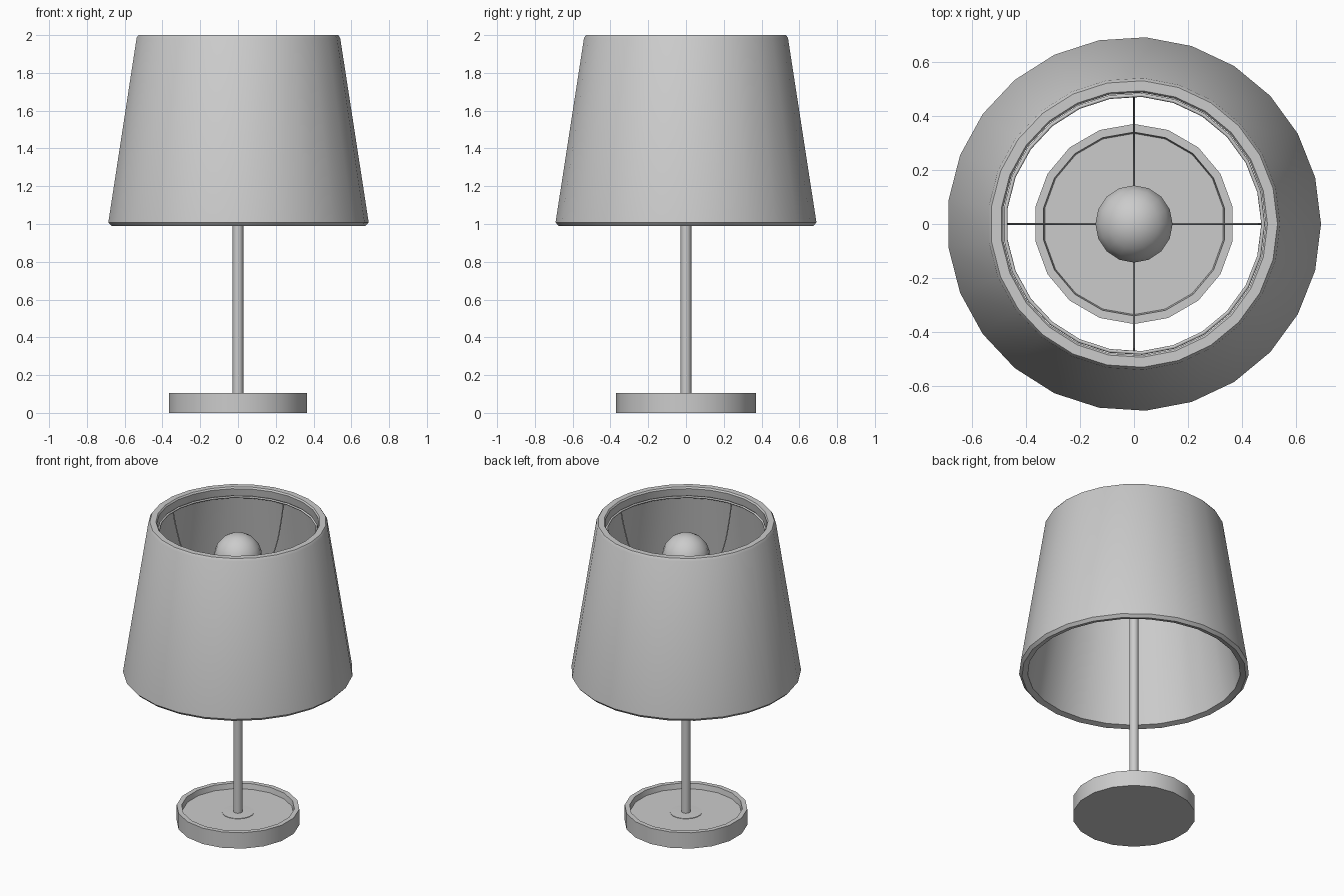
import bpy, bmesh
from math import sin, cos, pi, radians

if "Cube" in bpy.data.objects:
    bpy.data.objects.remove(bpy.data.objects["Cube"])


def lathe(name, profile, sides, start=0.0, closed=False, smooth=30):
    """Revolve (radius, z) points about the z axis; radius 0 makes a pole."""
    bm = bmesh.new()
    rings = []
    for r, z in profile:
        if r == 0:
            rings.append([bm.verts.new((0, 0, z))] * sides)
        else:
            rings.append([bm.verts.new((r * cos(start + 2 * pi * i / sides),
                                        r * sin(start + 2 * pi * i / sides), z))
                          for i in range(sides)])
    pairs = list(zip(rings, rings[1:]))
    if closed:
        pairs.append((rings[-1], rings[0]))
    for a, b in pairs:
        for i in range(sides):
            j = (i + 1) % sides
            bm.faces.new(dict.fromkeys((a[i], a[j], b[j], b[i])))
    bmesh.ops.recalc_face_normals(bm, faces=bm.faces)
    mesh = bpy.data.meshes.new(name)
    bm.to_mesh(mesh)
    bm.free()
    ob = bpy.data.objects.new(name, mesh)
    bpy.context.collection.objects.link(ob)
    bpy.ops.object.select_all(action='DESELECT')
    ob.select_set(True)
    bpy.context.view_layer.objects.active = ob
    bpy.ops.object.shade_smooth_by_angle(angle=radians(smooth))
    return ob


def wire(name, points, radius):
    """Thin round wire along a smooth path."""
    cu = bpy.data.curves.new(name, 'CURVE')
    cu.dimensions = '3D'
    cu.bevel_depth = radius
    cu.bevel_resolution = 1
    cu.resolution_u = 4
    cu.use_fill_caps = True
    sp = cu.splines.new('BEZIER')
    sp.bezier_points.add(len(points) - 1)
    for bp, p in zip(sp.bezier_points, points):
        bp.co = p
        bp.handle_left_type = bp.handle_right_type = 'AUTO'
    ob = bpy.data.objects.new(name, cu)
    bpy.context.collection.objects.link(ob)
    return ob


# Base dish with raised rim, and the small collar round the pole
lathe("base", [(0, 0), (0.37, 0), (0.37, 0.105), (0.34, 0.105),
               (0.335, 0.07), (0, 0.07)], 18, pi / 2)
lathe("pole_collar", [(0.097, 0.065), (0.097, 0.073), (0, 0.076)], 18, pi / 2)

# Pole
lathe("pole", [(0, 0.06), (0.028, 0.06), (0.028, 1.44), (0, 1.44)], 12, smooth=40)

# Bulb with its narrow neck
arc = [(0.145 * sin(radians(a)), 1.77 + 0.145 * cos(radians(a)))
       for a in range(20, 141, 20)]
lathe("bulb", [(0, 1.915)] + arc + [(0.05, 1.58), (0.05, 1.42), (0, 1.42)],
      16, pi / 2)

# Tapered hollow shade with softened rims
lathe("shade", [(0.64, 1.0), (0.675, 0.99), (0.692, 1.008), (0.541, 1.985),
                (0.531, 2.0), (0.494, 2.0), (0.487, 1.99)], 25, closed=True)

# Wire ring just inside the top of the shade
lathe("shade_ring", [(0.478 + 0.007 * cos(pi * k / 3), 1.94 + 0.007 * sin(pi * k / 3))
                     for k in range(6)], 25, closed=True, smooth=65)

# Four bent wires holding the ring to the bulb neck
path = [(0.477, 1.94), (0.455, 1.84), (0.39, 1.67), (0.24, 1.52), (0.03, 1.45)]
for n in range(4):
    c, s = cos(n * pi / 2), sin(n * pi / 2)
    wire(f"support_wire_{n + 1}", [(r * c, r * s, z) for r, z in path], 0.004)
